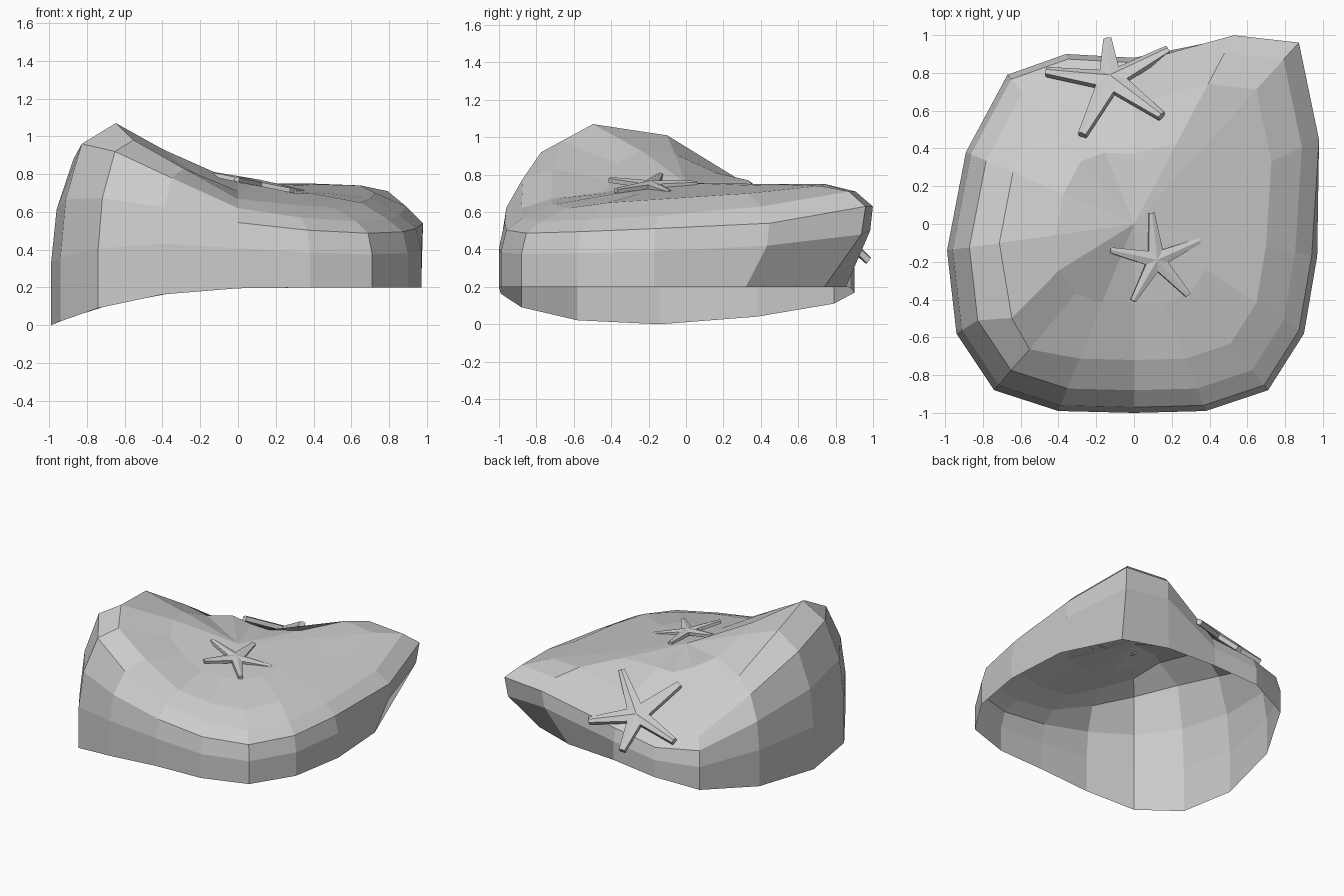
import bpy, bmesh
from math import sin, cos, pi, radians
from mathutils import Vector

if "Cube" in bpy.data.objects:
    bpy.data.objects.remove(bpy.data.objects["Cube"])


def make_object(name, bm):
    bmesh.ops.recalc_face_normals(bm, faces=bm.faces[:])
    mesh = bpy.data.meshes.new(name)
    bm.to_mesh(mesh)
    bm.free()
    obj = bpy.data.objects.new(name, mesh)
    bpy.context.collection.objects.link(obj)
    return obj


# Rock: 16 spokes, each with outline x, y and the heights of three top rings
SPOKES = [
    (0, -1, .62, .67, .71), (.38, -.99, .57, .64, .70),
    (.71, -.88, .55, .62, .70), (.90, -.58, .56, .65, .70),
    (.97, -.17, .58, .67, .705), (.94, .32, .63, .70, .72),
    (.73, .74, .71, .74, .74), (.40, .855, .71, .75, .75),
    (0, .88, .48, .60, .72), (-.36, .90, .43, .54, .72),
    (-.67, .79, .46, .57, .77), (-.89, .38, .70, .78, .81),
    (-.99, -.14, .88, 1.01, .91), (-.94, -.58, .96, 1.07, .93),
    (-.74, -.88, .92, .98, .86), (-.40, -.99, .78, .83, .77)]
# Overhanging back right corner: upper outline differs from the base
UPPER = {5: (1.01, .46), 6: (.90, .99), 7: (.545, 1.03)}
# Small shift of the peak and the neighbouring brow
NUDGE = {13: Vector((.03, -.08)), 14: Vector((-.02, -.03))}
CREST = .755


def base_height(x):
    return .2 - .2 * max(0, (.38 - x) / 1.37) ** 3


def build_rock():
    bm = bmesh.new()
    rings = [[] for _ in range(6)]
    for i, (x, y, z2, z3, z4) in enumerate(SPOKES):
        base = Vector((x, y))
        top = Vector(UPPER.get(i, (x, y)))
        shift = NUDGE.get(i, Vector((0, 0)))
        zb = base_height(x)
        h = z2 - zb
        points = [(base, zb),
                  (base.lerp(top * .97, .9) if i in UPPER else base,
                   zb + min(.5 * h, .14 + .21 * h)),
                  (top * .97, zb + min(.82 * h, .11 + .57 * h)),
                  (top * .88, z2), (top * .72 + shift, z3), (top * .42, z4)]
        for ring, (p, z) in zip(rings, points):
            ring.append(bm.verts.new((p.x, p.y, z)))
    # The corner's upper wall stands higher than elsewhere
    for i, low, high in ((5, .42, .54), (6, .48, .63), (7, .50, .63)):
        rings[1][i].co.z, rings[2][i].co.z = low, high
    n = len(SPOKES)
    for a, b in zip(rings, rings[1:]):
        for i in range(n):
            j = (i + 1) % n
            bm.faces.new((a[i], a[j], b[j], b[i]))
    centre = bm.verts.new((0, 0, CREST))
    for i in range(n):
        bm.faces.new((rings[-1][i], rings[-1][(i + 1) % n], centre))
    return make_object("rock", bm)


# Starfish: five tapered, ridged arms with blunt ends, reaching to given tips
def build_starfish(name, centre, tips, slope, radius):
    bm = bmesh.new()
    centre = Vector(centre)
    tips = [Vector(t) for t in tips]
    up = Vector((-slope[0], -slope[1], 1)).normalized()
    low, edge, ridge = -.07 * radius, .02 * radius, .07 * radius

    def vert(offset, height):
        return bm.verts.new(centre + offset + up * height)

    zero = Vector((0, 0, 0))
    top, under = vert(zero, ridge), vert(zero, low)
    valleys = [(tips[k] + tips[(k + 1) % 5]) * .155 for k in range(5)]
    valley_t = [vert(v, edge) for v in valleys]
    valley_b = [vert(v, low) for v in valleys]
    for k, t in enumerate(tips):
        side = up.cross(t).normalized() * radius * .06
        r_t, r_b = valley_t[k - 1], valley_b[k - 1]
        l_t, l_b = valley_t[k], valley_b[k]
        tr, tl = vert(t - side, edge), vert(t + side, edge)
        br, bl = vert(t - side, low), vert(t + side, low)
        tip = vert(t, edge + .02 * radius)
        for f in ((top, r_t, tr, tip), (top, tip, tl, l_t),
                  (r_t, r_b, br, tr), (l_b, l_t, tl, bl),
                  (tr, br, bl, tl, tip), (under, l_b, bl, br, r_b)):
            bm.faces.new(f)
    return make_object(name, bm)


build_rock()
angles = [radians(96 + 72 * k) for k in range(5)]
build_starfish("front_starfish", (.12, -.19, .752),
               [(.25 * cos(a), .25 * sin(a), -.05 * cos(a)) for a in angles],
               (-.2, 0), .25)
build_starfish("back_starfish", (-.125, .775, .53),
               [(-.015, .205, -.185), (-.34, .035, -.09), (-.15, -.30, .17),
                (.27, -.20, .20), (.305, .15, -.06)], (.17, -.72), .36)
